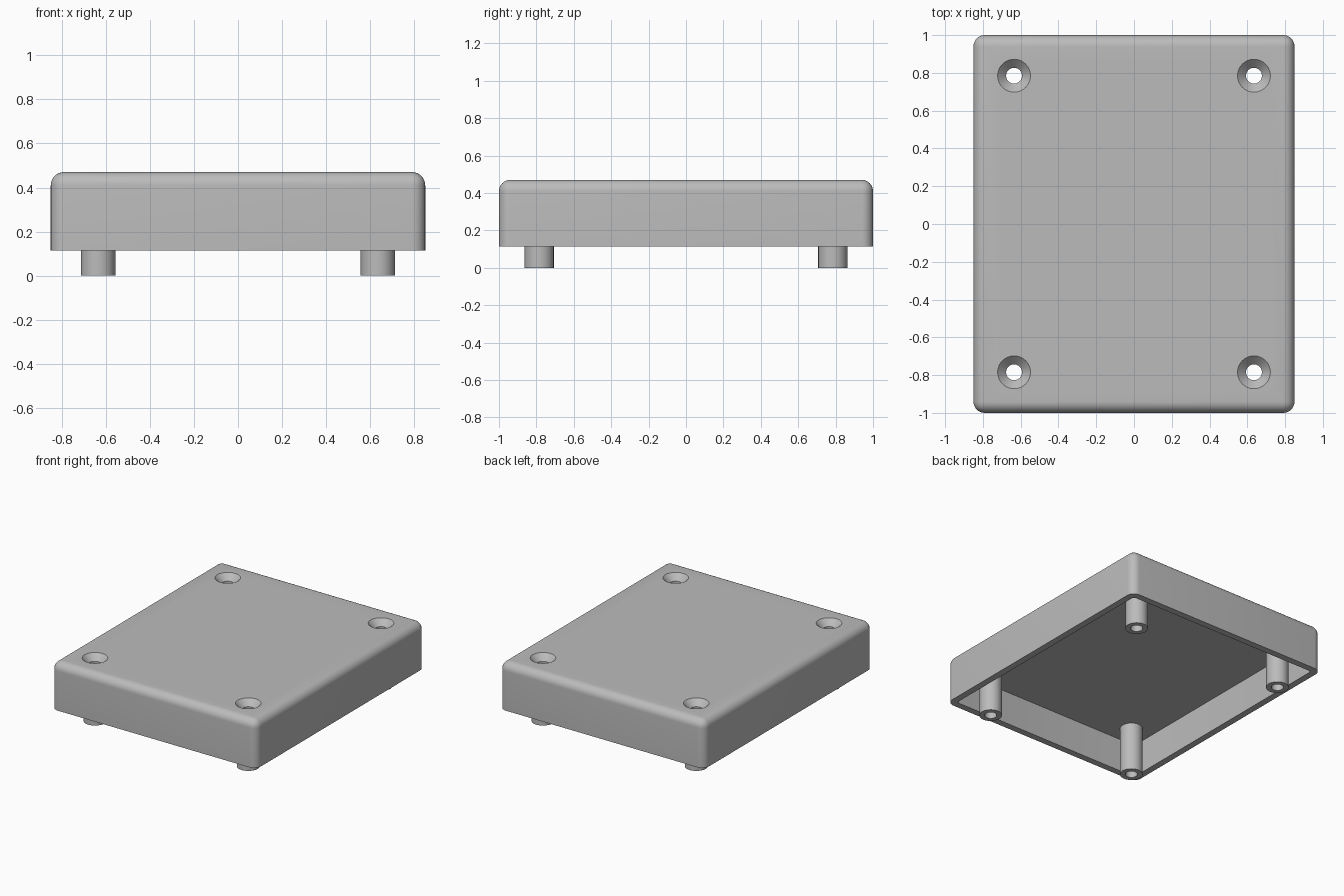
import bpy
import bmesh
from mathutils import Matrix, Vector

WIDTH, LENGTH, TOP, RIM = 1.70, 2.0, 0.47, 0.115
WALL, ROUND, CEILING = 0.05, 0.06, 0.365
POST_X, POST_Y, POST_R = 0.635, 0.785, 0.078
HOLE_R, SINK_R, SINK_DEPTH = 0.042, 0.087, 0.045

if "Cube" in bpy.data.objects:
    bpy.data.objects.remove(bpy.data.objects["Cube"])

grey = bpy.data.materials.new("light grey plastic")
grey.use_nodes = True
colour = (0.5, 0.5, 0.5, 1)
grey.diffuse_color = colour
grey.node_tree.nodes["Principled BSDF"].inputs["Base Color"].default_value = colour


def make_object(name, bm):
    mesh = bpy.data.meshes.new(name)
    bmesh.ops.recalc_face_normals(bm, faces=bm.faces)
    bm.to_mesh(mesh)
    bm.free()
    mesh.materials.append(grey)
    obj = bpy.data.objects.new(name, mesh)
    bpy.context.collection.objects.link(obj)
    return obj


def rounded_box(name, width, length, low, high, radius, round_top):
    """Box with rounded upright edges and, if wanted, a rounded top."""
    bm = bmesh.new()
    bmesh.ops.create_cube(bm, size=1, matrix=Matrix.Translation((0, 0, (low + high) / 2))
                          @ Matrix.Diagonal((width, length, high - low, 1)))
    middle = (low + high) / 2
    edges = [e for e in bm.edges
             if abs(e.verts[0].co.z - e.verts[1].co.z) > 0.01
             or (round_top and e.verts[0].co.z > middle)]
    bmesh.ops.bevel(bm, geom=edges, offset=radius, segments=8,
                    profile=0.5, affect='EDGES')
    return make_object(name, bm)


def lathes(name, profile):
    """Turn a (radius, height) profile into a solid at each screw position."""
    bm = bmesh.new()
    for x in (-POST_X, POST_X):
        for y in (-POST_Y, POST_Y):
            verts = [bm.verts.new((x + r, y, z)) for r, z in profile]
            edges = [bm.edges.new(pair) for pair in zip(verts, verts[1:])]
            bmesh.ops.spin(bm, geom=verts + edges, cent=Vector((x, y, 0)),
                           axis=(0, 0, 1), angle=6.283185307, steps=48)
    bmesh.ops.remove_doubles(bm, verts=bm.verts, dist=0.0001)
    return make_object(name, bm)


def combine(target, tool, operation):
    mod = target.modifiers.new(tool.name, 'BOOLEAN')
    mod.operation = operation
    mod.solver = 'EXACT'
    mod.object = tool
    bpy.context.view_layer.objects.active = target
    bpy.ops.object.modifier_apply(modifier=mod.name)
    bpy.data.objects.remove(tool)


# Hollow cover, open underneath
cover = rounded_box("enclosure_cover", WIDTH, LENGTH, RIM, TOP, ROUND, True)
cavity = rounded_box("cavity_cutter", WIDTH - 2 * WALL, LENGTH - 2 * WALL,
                     RIM - 0.1, CEILING, 0.02, False)
combine(cover, cavity, 'DIFFERENCE')

# Four screw posts reaching below the rim
posts = lathes("screw_posts", [(0, 0), (POST_R, 0), (POST_R, CEILING + 0.02),
                               (0, CEILING + 0.02)])
combine(cover, posts, 'UNION')

# Countersunk holes through the top and the posts
over = 0.02
slope = (SINK_R - HOLE_R) / SINK_DEPTH
drill = lathes("screw_hole_cutter", [(0, -over), (HOLE_R, -over),
                                     (HOLE_R, TOP - SINK_DEPTH),
                                     (SINK_R + over * slope, TOP + over),
                                     (0, TOP + over)])
combine(cover, drill, 'DIFFERENCE')

# Smooth rounded faces with crisp edges
bpy.ops.object.select_all(action='DESELECT')
cover.select_set(True)
bpy.context.view_layer.objects.active = cover
bpy.ops.object.shade_smooth_by_angle(angle=0.52)
